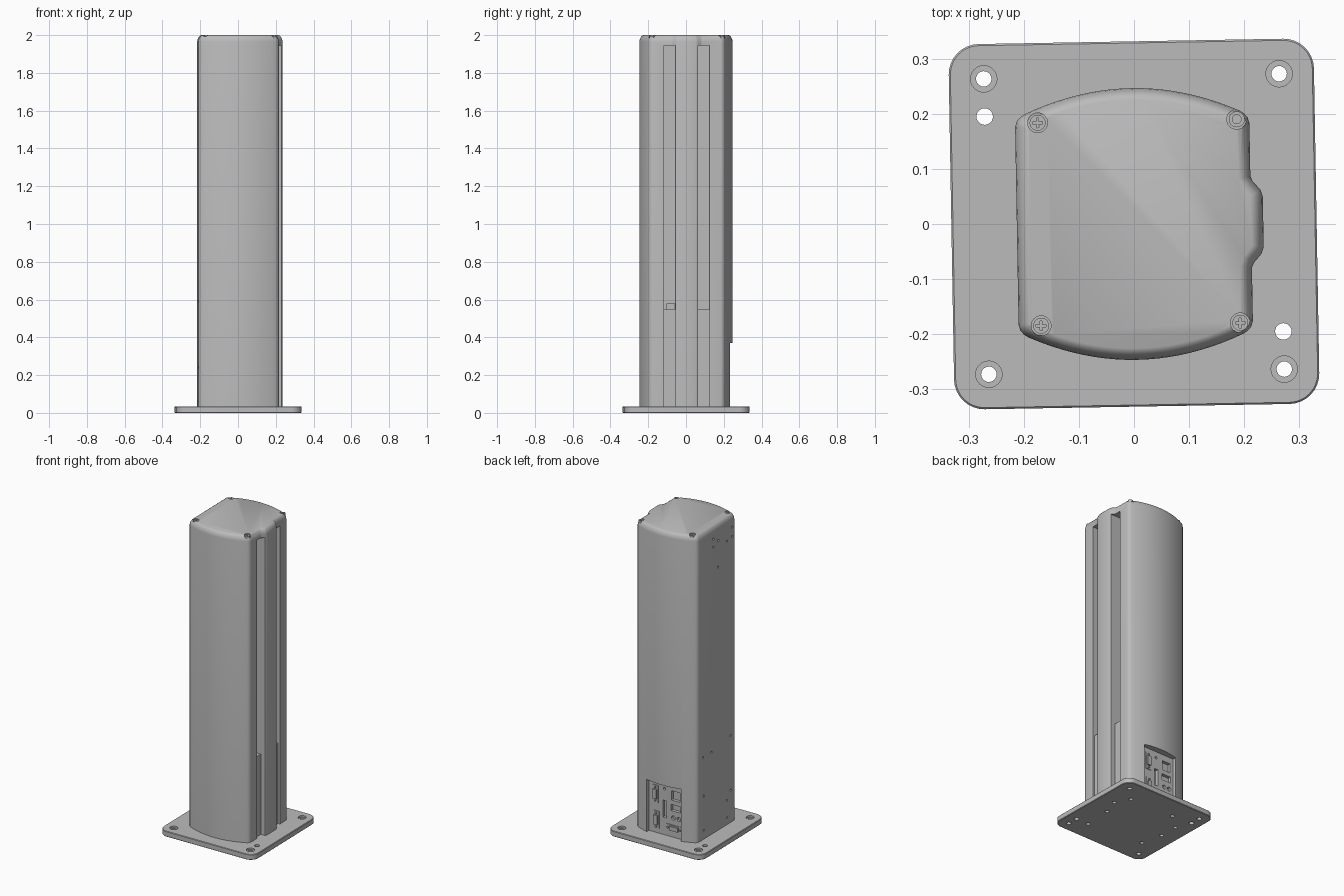
import bpy, bmesh, math
from mathutils import Matrix, Vector

if "Cube" in bpy.data.objects:
    bpy.data.objects.remove(bpy.data.objects["Cube"])

grey = bpy.data.materials.new("light_grey")
grey.use_nodes = True
grey.diffuse_color = (0.5, 0.5, 0.5, 1)
grey.node_tree.nodes["Principled BSDF"].inputs["Base Color"].default_value = (0.5, 0.5, 0.5, 1)
TURN = Matrix.Rotation(math.radians(1), 4, "Z")   # whole unit stands slightly turned
parts = []


def add_box(bm, x, y, z):
    """Box from (min, max) ranges."""
    m = Matrix.LocRotScale(Vector([sum(r) / 2 for r in (x, y, z)]), None,
                           Vector([r[1] - r[0] for r in (x, y, z)]))
    bmesh.ops.create_cube(bm, size=1, matrix=m)


def add_cyl(bm, centre, radius, depth, axis="Z", seg=24):
    turn = {"Z": Matrix(), "X": Matrix.Rotation(math.pi / 2, 4, "Y"),
            "Y": Matrix.Rotation(math.pi / 2, 4, "X")}[axis]
    bmesh.ops.create_cone(bm, cap_ends=True, segments=seg, radius1=radius, radius2=radius,
                          depth=depth, matrix=Matrix.Translation(centre) @ turn)


def finish(name, bm, smooth=True):
    bmesh.ops.recalc_face_normals(bm, faces=bm.faces)
    mesh = bpy.data.meshes.new(name)
    bm.to_mesh(mesh)
    bm.free()
    mesh.materials.append(grey)
    ob = bpy.data.objects.new(name, mesh)
    bpy.context.collection.objects.link(ob)
    if smooth:
        parts.append(ob)
    return ob


def cut(ob, bm):
    """Subtract the shapes in bm from ob."""
    cutter = finish("cutter", bm, False)
    cutter.hide_render = True
    mod = ob.modifiers.new("cut", "BOOLEAN")
    mod.operation, mod.solver, mod.object = "DIFFERENCE", "EXACT", cutter
    mod.use_self = True
    bpy.context.view_layer.objects.active = ob
    bpy.ops.object.modifier_apply(modifier=mod.name)
    bpy.data.objects.remove(cutter)


def loft(name, outline, rings):
    """Stack copies of an anticlockwise outline at (height, inset) pairs."""
    bm = bmesh.new()
    pts = [Vector(p) for p in outline]
    n = len(pts)
    loops = []
    for z, inset in rings:
        loop = []
        for i, p in enumerate(pts):
            a, b = (p - pts[i - 1]).normalized(), (pts[(i + 1) % n] - p).normalized()
            na, nb = Vector((-a.y, a.x)), Vector((-b.y, b.x))
            q = p + (na + nb) * inset / (1 + na.dot(nb))
            loop.append(bm.verts.new((q.x, q.y, z)))
        loops.append(loop)
    for low, high in zip(loops, loops[1:]):
        for i in range(n):
            j = (i + 1) % n
            bm.faces.new((low[i], low[j], high[j], high[i]))
    bm.faces.new(loops[0][::-1])
    bm.faces.new(loops[-1])
    return finish(name, bm)


# Base plate with rounded corners, counterbored and plain holes
FLOOR = 0.035
plate = []
for k, (sx, sy) in enumerate([(1, 1), (-1, 1), (-1, -1), (1, -1)]):
    for s in range(9):
        a = math.radians(90 * k + s * 11.25)
        plate.append((sx * 0.277 + 0.055 * math.cos(a), sy * 0.277 + 0.055 * math.sin(a)))
base = loft("base_plate", plate, [(0, 0.003), (0.003, 0), (FLOOR - 0.003, 0), (FLOOR, 0.003)])
bm = bmesh.new()
for sx in (-1, 1):
    for sy in (-1, 1):
        add_cyl(bm, (sx * 0.2685, sy * 0.2685, 0), 0.014, 0.2)
    add_cyl(bm, (sx * 0.268, -sx * 0.2, 0), 0.015, 0.2)
for x, y in [(.18, .18), (-.23, .10), (-.23, -.02), (-.2, -.16), (-.13, .19), (.18, -.2), (.19, -.02), (.23, .09)]:
    add_cyl(bm, (x, y, 0), 0.012, 0.03)
cut(base, bm)
bm = bmesh.new()
for sx in (-1, 1):
    for sy in (-1, 1):
        add_cyl(bm, (sx * 0.2685, sy * 0.2685, FLOOR), 0.024, 0.02)
cut(base, bm)

# Column: bowed front and back, flat left side, ridge along the slotted side
half = [(x / 100, 0.203 + 0.044 * (1 - (x / 19.5) ** 2)) for x in [19.5 * (1 - i / 10) for i in range(21)]]
right = [(0.213, -0.18), (0.213, -0.083), (0.217, -0.074), (0.231, -0.058), (0.235, -0.046)]
corner = [(0.203, 0.198), (0.21, 0.19)]
outline = [(x, y) for x, y in right] + [(x, -y) for x, y in right[::-1]]
outline += corner[::-1] + half + [(-x, y) for x, y in corner]
outline += [(-0.213, 0.18), (-0.213, -0.18)] + [(-x, -y) for x, y in corner[::-1]]
outline += [(-x, -y) for x, y in half] + [(x, -y) for x, y in corner]
column = loft("column", outline, [(FLOOR, 0), (1.965, 0), (1.977, 0.002), (1.988, 0.007), (1.996, 0.013), (2.0, 0.021)])

bm = bmesh.new()
for s in (-1, 1):                                   # two long slots
    add_box(bm, (0.1, 0.3), sorted((s * 0.06, s * 0.12)), (0.02, 1.945))
add_box(bm, (-0.12, 0.12), (0.208, 0.4), (0.02, 0.37))   # connector recess
screws = [(-0.172, 0.187), (0.19, 0.187), (-0.172, -0.182), (0.19, -0.183)]
for x, y in screws:                                 # screw wells in the top
    add_cyl(bm, (x, y, 2.0), 0.018, 0.032)
side_holes = [(-.017, 1.72), (-.165, 1.92), (-.165, 1.86), (-.11, 1.85), (.03, 1.92), (.03, 1.865),
              (-.02, 1.89), (-.15, .59), (.05, .56), (.14, .56), (.13, .31), (-.11, .19), (-.15, .24),
              (.13, .09), (-.11, .08)]
for y, z in side_holes:                             # small holes in the flat side
    add_cyl(bm, (-0.213, y, z), 0.007, 0.02, "X", 12)
cut(column, bm)

# Sockets cut in the connector recess
BACK = 0.208
bm = bmesh.new()
for x, z, w, h in [(-.068, .3, .06, .06), (-.068, .222, .065, .04), (.01, .2, .025, .11)]:
    add_box(bm, (x - w / 2, x + w / 2), (BACK - 0.02, BACK + 0.02), (z - h / 2, z + h / 2))
for x, z, r in [(-.052, .158, .013), (-.09, .158, .013), (.01, .33, .008)]:
    add_cyl(bm, (x, BACK, z), r, 0.03, "Y")
cut(column, bm)

# Multi-pin connectors: flange, shell and two jack posts
for n, (x, z, upright) in enumerate([(.072, .285, True), (.067, .12, True), (-.06, .093, False)]):
    bm = bmesh.new()

    def slab(length, width, depth):
        w, h = (width, length) if upright else (length, width)
        add_box(bm, (x - w / 2, x + w / 2), (BACK - 0.003, BACK + depth), (z - h / 2, z + h / 2))
    slab(0.11, 0.04, 0.004)
    slab(0.06, 0.026, 0.014)
    for s in (-1, 1):
        dx, dz = (0, s * 0.043) if upright else (s * 0.043, 0)
        add_cyl(bm, (x + dx, BACK + 0.004, z + dz), 0.007, 0.014, "Y", 6)
    finish(f"pin_connector_{n + 1}", bm)

# Slot covers for the lower part, and a small sensor tab
for name, s in (("front", -1), ("rear", 1)):
    bm = bmesh.new()
    add_box(bm, (0.09, 0.2), sorted((s * 0.059, s * 0.121)), (FLOOR, 0.55))
    finish(f"{name}_slot_cover", bm)
bm = bmesh.new()
add_box(bm, (0.13, 0.17), (-0.105, -0.062), (0.549, 0.58))
add_cyl(bm, (0.171, -0.083, 0.566), 0.008, 0.006, "X", 16)
finish("sensor_tab", bm)

# Top screws with cross recess; one well holds a sleeve only
for n, (x, y) in enumerate(screws):
    bm = bmesh.new()
    add_cyl(bm, (x, y, 1.989), 0.0145, 0.014)
    screw = finish(f"top_screw_{n + 1}", bm)
    bm = bmesh.new()
    if n == 1:
        add_cyl(bm, (x, y, 1.995), 0.008, 0.03)
    else:
        for w, h in ((0.009, 0.002), (0.002, 0.009)):
            add_box(bm, (x - w, x + w), (y - h, y + h), (1.99, 2.01))
    cut(screw, bm)

# Turn every part and set smooth shading with crisp edges
bpy.ops.object.select_all(action="DESELECT")
for ob in parts:
    ob.data.transform(TURN)
    ob.select_set(True)
bpy.context.view_layer.objects.active = parts[0]
bpy.ops.object.shade_smooth_by_angle(angle=math.radians(30))
